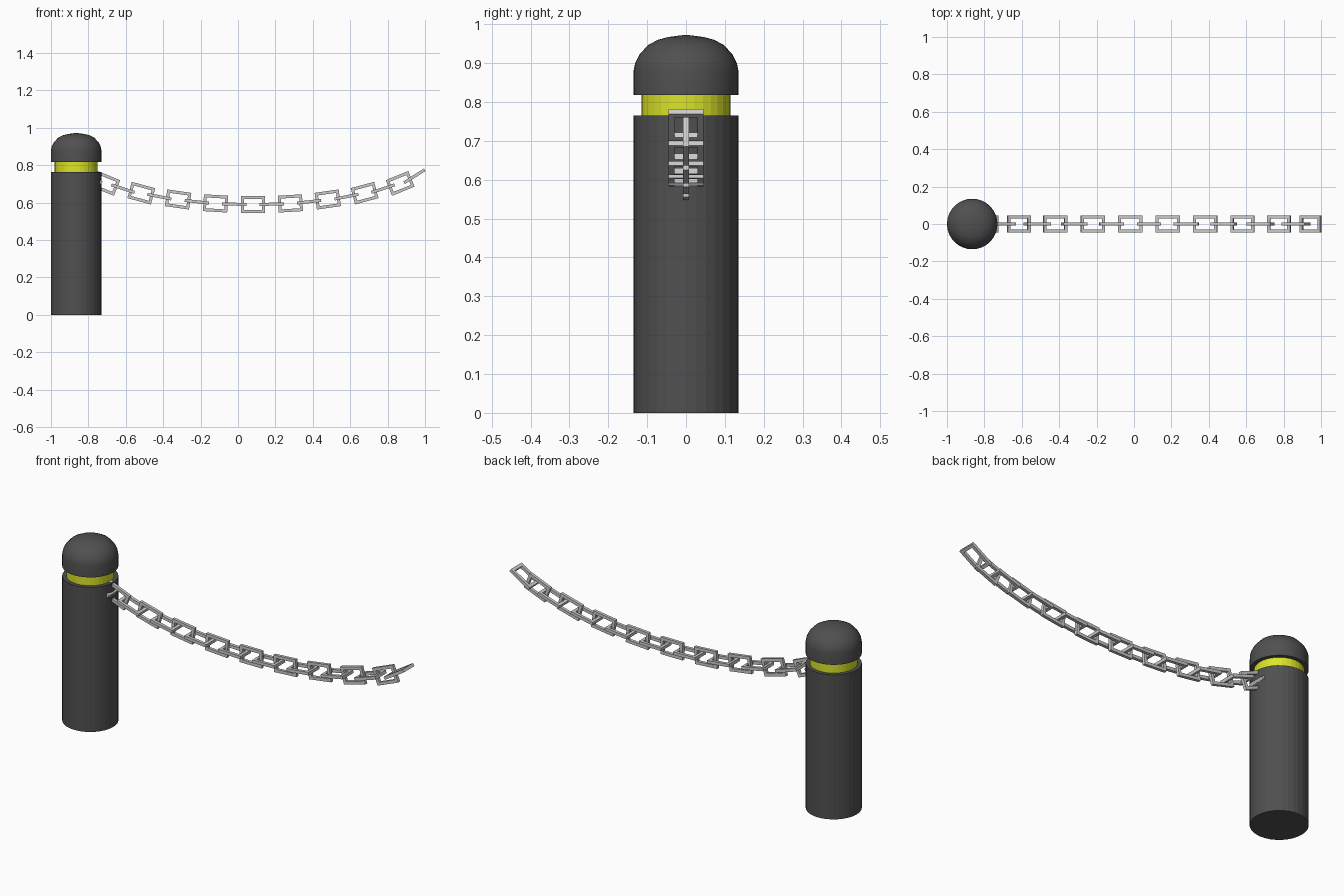
import bpy, bmesh, math
from mathutils import Matrix, Vector

if "Cube" in bpy.data.objects:
    bpy.data.objects.remove(bpy.data.objects["Cube"])

POST_X = -0.865
MID_X, LOW_Z = 0.08, 0.591


def material(name, color):
    m = bpy.data.materials.new(name)
    m.diffuse_color = color
    m.use_nodes = True
    m.node_tree.nodes["Principled BSDF"].inputs["Base Color"].default_value = m.diffuse_color
    return m


def add_object(name, bm, mat=None):
    bmesh.ops.recalc_face_normals(bm, faces=bm.faces)
    me = bpy.data.meshes.new(name)
    bm.to_mesh(me)
    bm.free()
    ob = bpy.data.objects.new(name, me)
    bpy.context.collection.objects.link(ob)
    if mat:
        me.materials.append(mat)
    return ob


def lathe(name, profile, mat, sides=32):
    # spin an (r, z) profile that starts and ends on the axis
    bm = bmesh.new()
    verts = [bm.verts.new((r, 0, z)) for r, z in profile]
    edges = [bm.edges.new(p) for p in zip(verts, verts[1:])]
    bmesh.ops.spin(bm, geom=verts + edges, cent=(0, 0, 0), axis=(0, 0, 1),
                   angle=math.tau, steps=sides, use_duplicate=False)
    bmesh.ops.remove_doubles(bm, verts=bm.verts, dist=1e-5)
    ob = add_object(name, bm, mat)
    ob.location.x = POST_X
    return ob


def link_mesh(bm, matrix, length=0.13, width=0.09, t=0.016):
    # rectangular ring of square bar, lying in its local xy plane
    rings = []
    for sx, sy in ((1, 1), (-1, 1), (-1, -1), (1, -1)):
        ring = []
        for inset, z in ((0, -t / 2), (0, t / 2), (t, t / 2), (t, -t / 2)):
            p = Vector((sx * (length / 2 - inset), sy * (width / 2 - inset), z))
            ring.append(bm.verts.new(matrix @ p))
        rings.append(ring)
    for i in range(4):
        a, b = rings[i], rings[(i + 1) % 4]
        for j in range(4):
            k = (j + 1) % 4
            bm.faces.new((a[j], a[k], b[k], b[j]))


dark = material("dark_metal", (0.08, 0.08, 0.08, 1))
yellow = material("yellow", (0.72, 0.78, 0.02, 1))

# Post, reflective band and domed cap
lathe("post", [(0, 0), (0.135, 0), (0.135, 0.765), (0, 0.765)], dark)
lathe("reflective_band", [(0, 0.76), (0.115, 0.76), (0.115, 0.825), (0, 0.825)], yellow)
cap = lathe("post_cap", [(0, 0.818), (0.135, 0.818), (0.135, 0.879), (0.131, 0.9),
                         (0.12, 0.922), (0.097, 0.947), (0.072, 0.96),
                         (0.046, 0.967), (0, 0.973)], dark)
bpy.context.view_layer.objects.active = cap
cap.select_set(True)
bpy.ops.object.shade_smooth_by_angle(angle=math.radians(35))

# Hanging chain: distance from middle, rise, tilt in degrees
sag = [(0, 0, 0), (0.1, 0.001, 1.7), (0.2, 0.005, 3.5), (0.3, 0.014, 6),
       (0.4, 0.026, 8), (0.5, 0.041, 11), (0.597, 0.06, 15),
       (0.695, 0.084, 18), (0.787, 0.112, 22), (0.863, 0.15, 32)]
bm = bmesh.new()
for i, (d, rise, tilt) in enumerate(sag):
    for side in ((1, -1) if i else (1,)):
        m = (Matrix.Translation((MID_X + side * d, 0, LOW_Z + rise))
             @ Matrix.Rotation(-side * math.radians(tilt), 4, 'Y'))
        if i % 2 == 0:  # every other link stands upright
            m = m @ Matrix.Rotation(math.pi / 2, 4, 'X')
        link_mesh(bm, m)
add_object("chain", bm)
